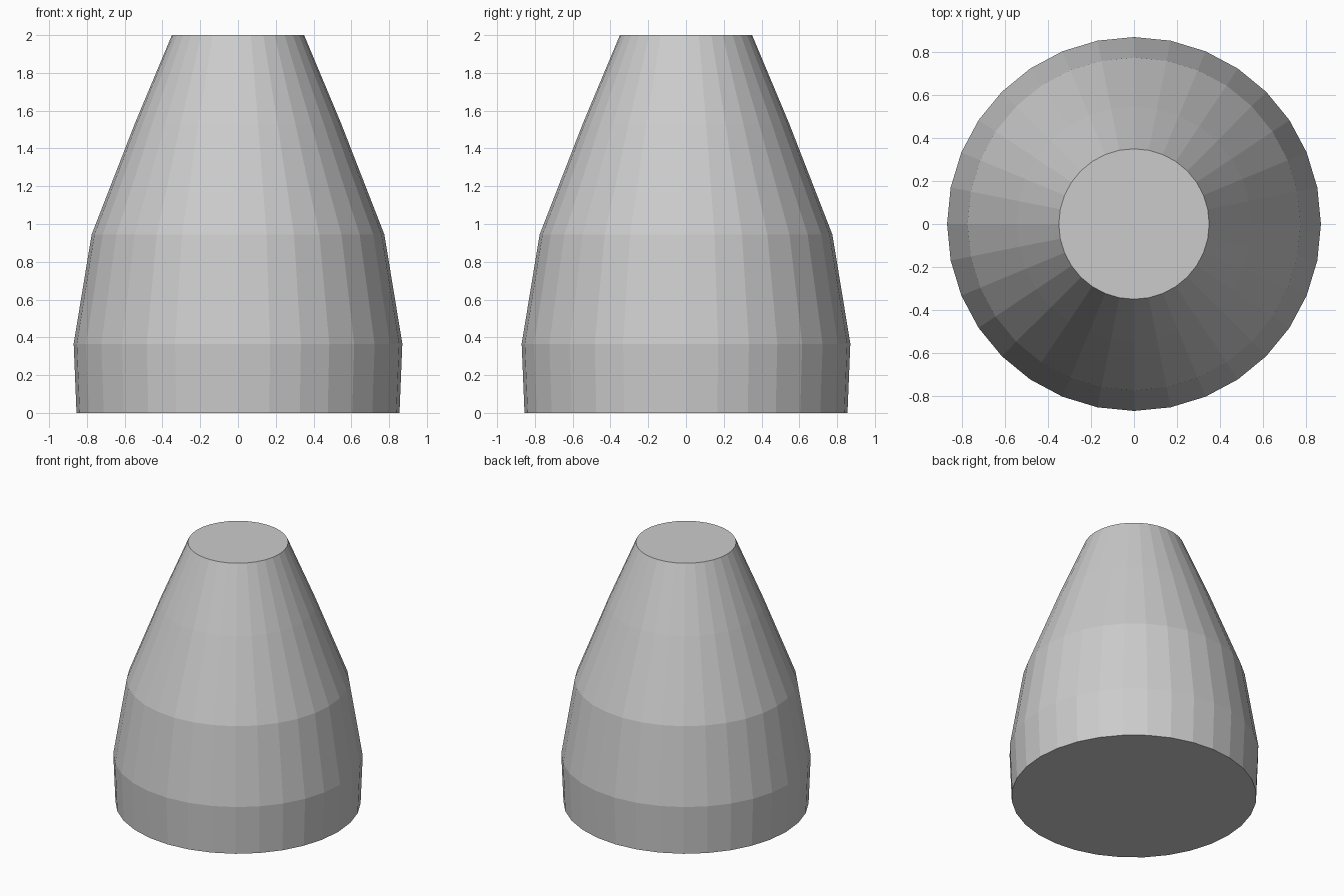
import bpy
import bmesh
from math import cos, sin, tau

if "Cube" in bpy.data.objects:
    bpy.data.objects.remove(bpy.data.objects["Cube"])

SIDES = 32
# Profile of the body: (radius, height)
PROFILE = [(0.855, 0.0), (0.87, 0.366), (0.775, 0.944), (0.547, 1.53), (0.35, 2.0)]


def lathe(name, profile, sides):
    """Closed, flat-faced solid of revolution around z."""
    bm = bmesh.new()
    rings = [[bm.verts.new((r * cos(tau * i / sides), r * sin(tau * i / sides), z))
              for i in range(sides)] for r, z in profile]
    for low, high in zip(rings, rings[1:]):
        for i in range(sides):
            j = (i + 1) % sides
            bm.faces.new((low[i], low[j], high[j], high[i]))
    # Flat end caps
    bm.faces.new(rings[0][::-1])
    bm.faces.new(rings[-1])
    mesh = bpy.data.meshes.new(name)
    bm.to_mesh(mesh)
    bm.free()
    obj = bpy.data.objects.new(name, mesh)
    bpy.context.collection.objects.link(obj)
    return obj


# Tapered body
lathe("tapered_body", PROFILE, SIDES)
